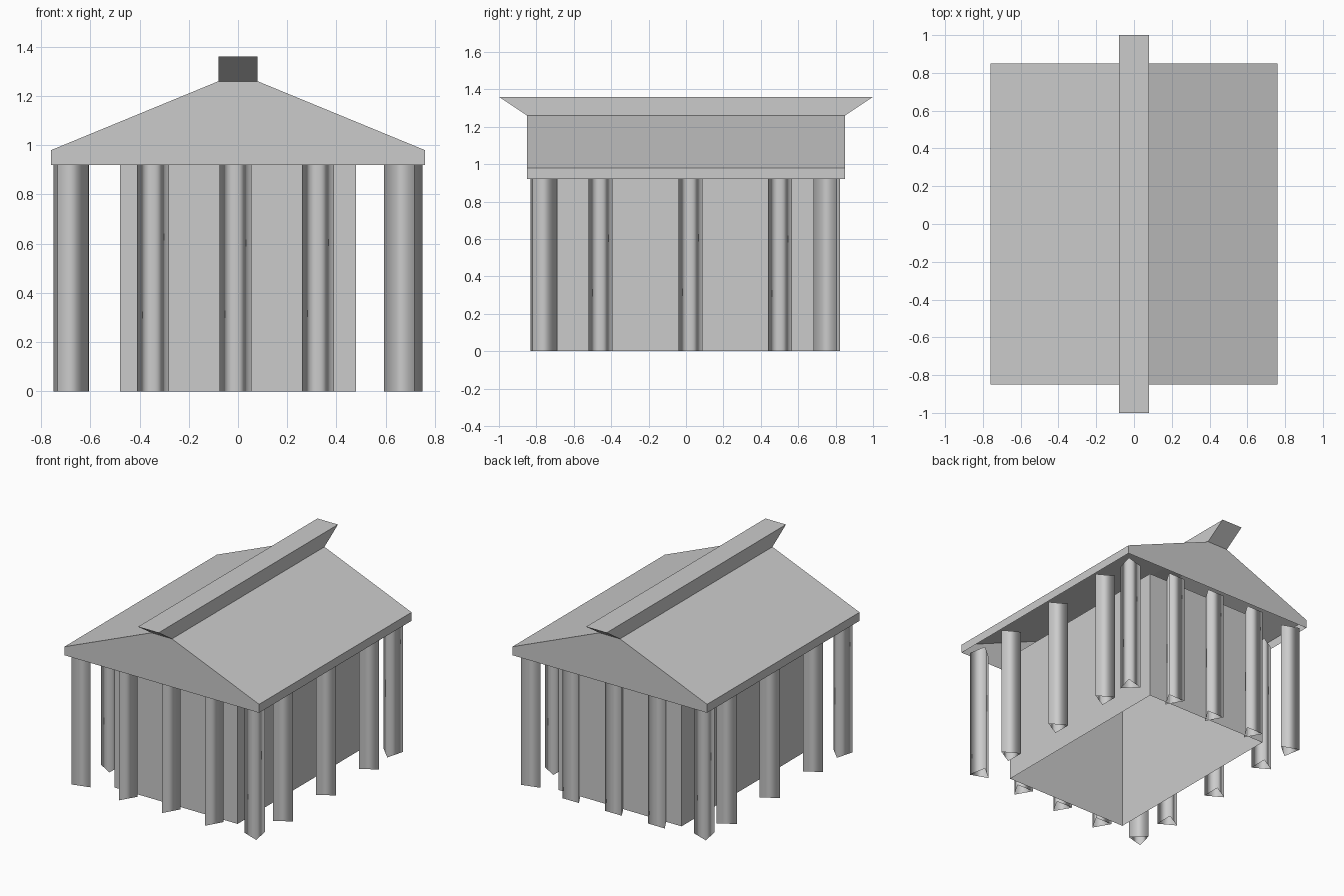
import bpy, bmesh, math

if "Cube" in bpy.data.objects:
    bpy.data.objects.remove(bpy.data.objects["Cube"])


def make(name, bm, smooth=False):
    bmesh.ops.recalc_face_normals(bm, faces=bm.faces)
    mesh = bpy.data.meshes.new(name)
    bm.to_mesh(mesh)
    bm.free()
    for p in mesh.polygons:
        p.use_smooth = smooth
    ob = bpy.data.objects.new(name, mesh)
    bpy.context.collection.objects.link(ob)
    return ob


def loft(name, lower, upper, caps=True, drop=(), smooth=False):
    """Join two matching loops; drop lists side faces left open."""
    bm = bmesh.new()
    a = [bm.verts.new(p) for p in lower]
    b = [bm.verts.new(p) for p in upper]
    n = len(a)
    for i in range(n):
        if i not in drop:
            j = (i + 1) % n
            bm.faces.new((a[i], a[j], b[j], b[i]))
    if caps:
        bm.faces.new(a[::-1])
        bm.faces.new(b)
    ob = make(name, bm, smooth)
    # Open shells: make sure the sides face outward
    return ob


def rect(x, y0, y1, z):
    return [(-x, y0, z), (x, y0, z), (x, y1, z), (-x, y1, z)]


H = 0.92   # height of walls and columns
R = 0.075  # column radius

# Inner room walls, open at top and bottom
loft("room_walls", rect(0.48, -0.69, 0.735, 0), rect(0.48, -0.69, 0.735, H), caps=False)

# Gabled roof shell, open underneath
profile = [(-0.76, H), (0.76, H), (0.76, 0.98), (0.08, 1.26), (-0.08, 1.26), (-0.76, 0.98)]
loft("roof", [(x, -0.85, z) for x, z in profile],
     [(x, 0.85, z) for x, z in profile], drop=(0,))

# Ridge beam flaring out at both ends
loft("ridge_beam", rect(0.08, -0.85, 0.85, 1.26), rect(0.08, -1, 1, 1.36))


# Three-sided columns, smooth shaded, open ended
def column(name, x, y, angle):
    pts = [(x + R * math.cos(math.radians(angle + 120 * k)),
            y + R * math.sin(math.radians(angle + 120 * k))) for k in range(3)]
    loft(name, [(px, py, 0) for px, py in pts],
         [(px, py, H) for px, py in pts], caps=False, smooth=True)


for i, x in enumerate((-0.345, -0.01, 0.325)):
    column(f"front_column_{i}", x, -0.757, -90)
    column(f"back_column_{i}", x, 0.785, -90)
for i, y in enumerate((-0.457, 0.024, 0.503)):
    column(f"right_column_{i}", 0.675, y, 0)
    column(f"left_column_{i}", -0.675, y, 180)
column("corner_column_front_right", 0.668, -0.762, -50)
column("corner_column_back_right", 0.668, 0.755, 45)
column("corner_column_back_left", -0.68, 0.762, 130)
column("corner_column_front_left", -0.68, -0.757, 225)
